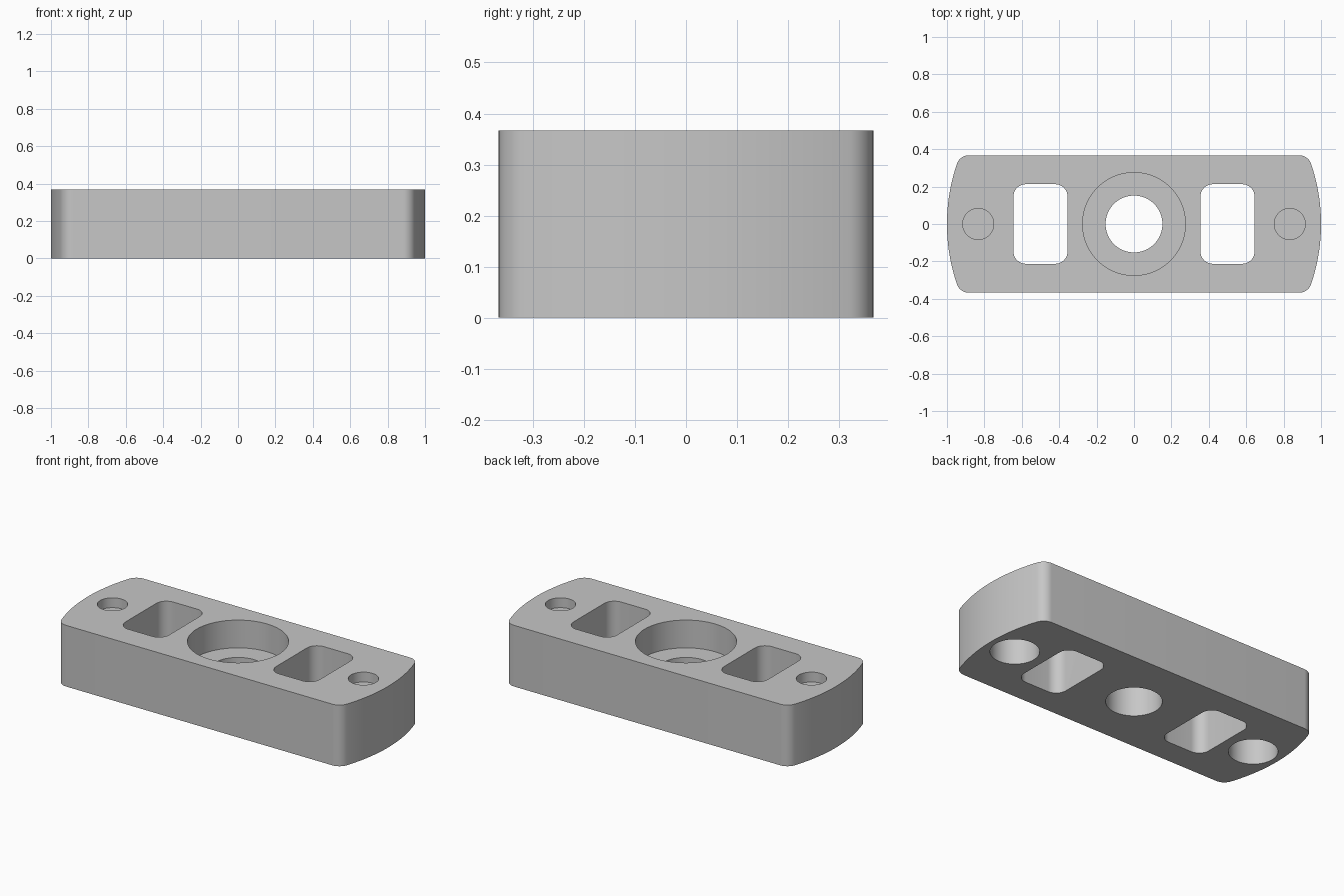
import bpy, bmesh
from math import sin, cos, pi, atan2, sqrt

cube = bpy.data.objects.get("Cube")
if cube:
    bpy.data.objects.remove(cube, do_unlink=True)

HEIGHT, HALF_DEPTH, END_RADIUS, FILLET = 0.367, 0.367, 1.0, 0.067

grey = bpy.data.materials.new("light_grey")
grey.use_nodes = True
colour = (0.57, 0.57, 0.57, 1)
grey.diffuse_color = colour
grey.node_tree.nodes["Principled BSDF"].inputs["Base Color"].default_value = colour


def arc(cx, cy, r, a0, a1, n):
    return [(cx + r * cos(a0 + (a1 - a0) * i / n),
             cy + r * sin(a0 + (a1 - a0) * i / n)) for i in range(n + 1)]


def circle(cx, r, n=72):
    return arc(cx, 0, r, 0, 2 * pi, n)[:-1]


def rounded_rect(cx, hx, hy, r, n=10):
    points = []
    for k, (sx, sy) in enumerate([(1, 1), (-1, 1), (-1, -1), (1, -1)]):
        points += arc(cx + sx * (hx - r), sy * (hy - r), r, k * pi / 2, (k + 1) * pi / 2, n)
    return points


def prism(name, outline, z0, z1):
    bm = bmesh.new()
    face = bm.faces.new([bm.verts.new((x, y, z0)) for x, y in outline])
    top = bmesh.ops.extrude_face_region(bm, geom=[face])
    verts = [g for g in top["geom"] if isinstance(g, bmesh.types.BMVert)]
    bmesh.ops.translate(bm, vec=(0, 0, z1 - z0), verts=verts)
    bmesh.ops.recalc_face_normals(bm, faces=bm.faces)
    mesh = bpy.data.meshes.new(name)
    bm.to_mesh(mesh)
    bm.free()
    mesh.materials.append(grey)
    obj = bpy.data.objects.new(name, mesh)
    bpy.context.collection.objects.link(obj)
    return obj


# Body: bowed ends, rounded corners, straight long sides
cy = HALF_DEPTH - FILLET
cx = sqrt((END_RADIUS - FILLET) ** 2 - cy ** 2)
theta = atan2(cy, cx)
quarter = arc(0, 0, END_RADIUS, 0, theta, 12)[:-1] + arc(cx, cy, FILLET, theta, pi / 2, 10)
right_half = [(x, -y) for x, y in quarter[:0:-1]] + quarter
outline = right_half + [(-x, y) for x, y in right_half[::-1]]
body = prism("mounting_block", outline, 0, HEIGHT)

# Cutters: stepped centre bore, windows, shallow top holes, wider bottom holes
cutters = [
    prism("centre_hole_cutter", circle(0, 0.152), -0.1, 0.3),
    prism("counterbore_cutter", circle(0, 0.275), 0.2, 0.5),
]
for side, s in (("left", 1), ("right", -1)):
    cutters += [
        prism(side + "_window_cutter", rounded_rect(s * 0.5, 0.145, 0.213, 0.067), -0.1, 0.5),
        prism(side + "_top_hole_cutter", circle(s * 0.833, 0.083, 48), 0.308, 0.5),
        prism(side + "_bottom_hole_cutter", circle(s * 0.833, 0.133, 60), -0.1, 0.2),
    ]

for cutter in cutters:
    cutter.hide_render = True
    mod = body.modifiers.new(cutter.name, "BOOLEAN")
    mod.operation = "DIFFERENCE"
    mod.solver = "EXACT"
    mod.object = cutter

# Bake the cuts and drop the cutters
bpy.context.view_layer.update()
result = bpy.data.meshes.new_from_object(body.evaluated_get(bpy.context.evaluated_depsgraph_get()))
body.modifiers.clear()
body.data = result
for cutter in cutters:
    bpy.data.objects.remove(cutter, do_unlink=True)

# Smooth curved walls, crisp rims
bpy.ops.object.select_all(action="DESELECT")
body.select_set(True)
bpy.context.view_layer.objects.active = body
bpy.ops.object.shade_smooth_by_angle(angle=pi / 6)
